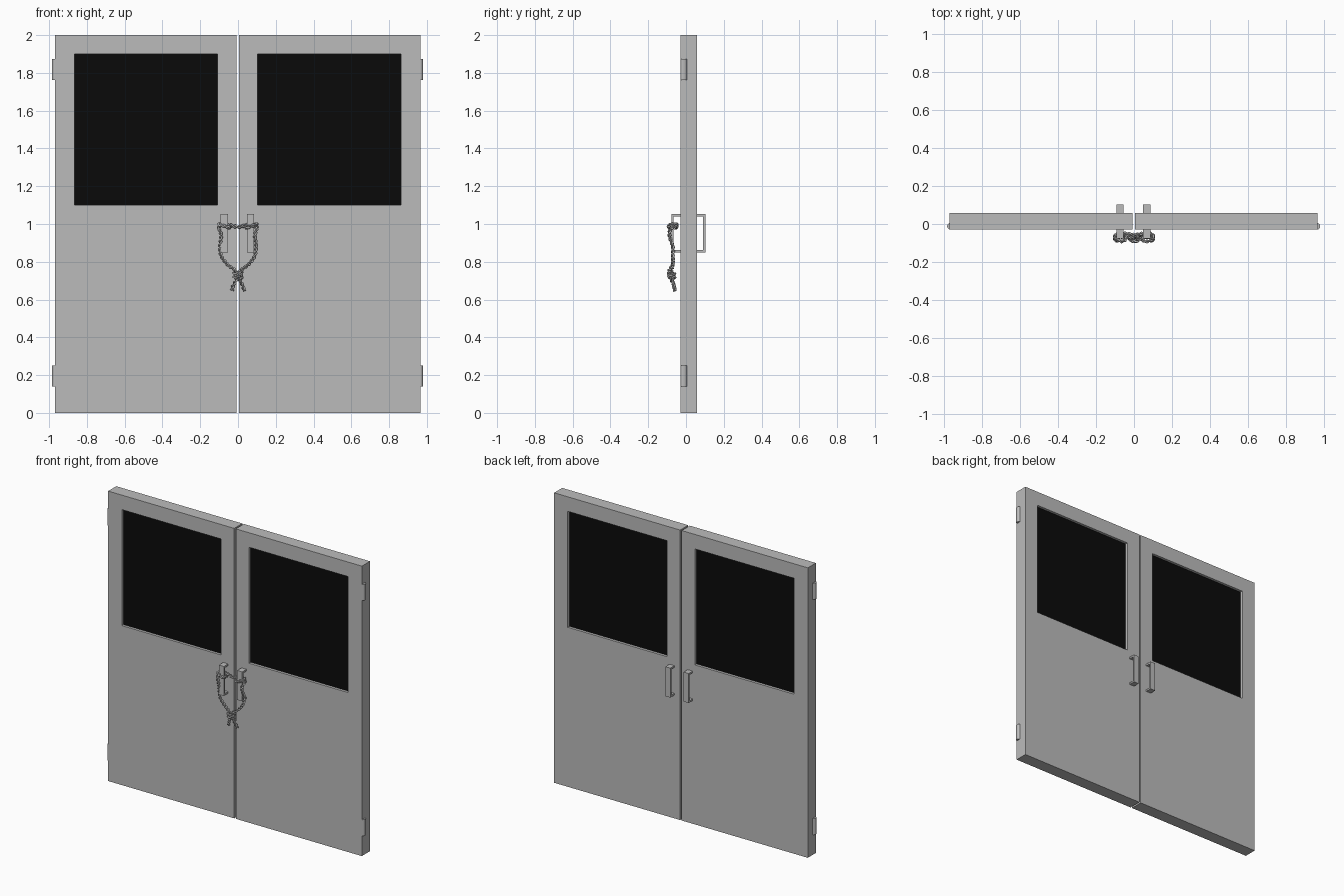
import bpy, bmesh, math
from mathutils import Vector

if "Cube" in bpy.data.objects:
    bpy.data.objects.remove(bpy.data.objects["Cube"])


def material(name, c):
    m = bpy.data.materials.new(name)
    m.diffuse_color = (c[0], c[1], c[2], 1)
    m.use_nodes = True
    m.node_tree.nodes["Principled BSDF"].inputs["Base Color"].default_value = m.diffuse_color
    return m


GREY = material("light_grey", (0.5, 0.5, 0.5))
BLACK = material("window_black", (0.003, 0.003, 0.003))
Y0, Y1 = -0.03, 0.058          # door front and back planes


def finish(name, bm, mat):
    bmesh.ops.recalc_face_normals(bm, faces=bm.faces)
    me = bpy.data.meshes.new(name)
    bm.to_mesh(me)
    bm.free()
    me.materials.append(mat)
    ob = bpy.data.objects.new(name, me)
    bpy.context.collection.objects.link(ob)
    return ob


def box(name, lo, hi, mat):
    bm = bmesh.new()
    bmesh.ops.create_cube(bm, size=1)
    for v in bm.verts:
        v.co = [lo[i] + (v.co[i] + 0.5) * (hi[i] - lo[i]) for i in range(3)]
    return finish(name, bm, mat)


def rect(x0, x1, z0, z1):
    return [(x0, z0), (x1, z0), (x1, z1), (x0, z1)]


def door(name, outer, hole):
    # slab with a rectangular window opening
    bm = bmesh.new()
    loops = [[bm.verts.new((x, y, z)) for x, z in rect(*r)]
             for r, y in ((outer, Y0), (hole, Y0), (hole, Y1), (outer, Y1))]
    for k in range(4):
        a, b = loops[k], loops[(k + 1) % 4]
        for i in range(4):
            j = (i + 1) % 4
            bm.faces.new((a[i], a[j], b[j], b[i]))
    finish(name, bm, GREY)


def handle(name, x0, x1, base, out):
    # square U-shaped pull extruded across x
    t, z0, z1 = 0.012, 0.85, 1.053
    s = math.copysign(t, out - base)
    prof = [(base, z0), (out, z0), (out, z1), (base, z1),
            (base, z1 - t), (out - s, z1 - t), (out - s, z0 + t), (base, z0 + t)]
    bm = bmesh.new()
    a = [bm.verts.new((x0, y, z)) for y, z in prof]
    b = [bm.verts.new((x1, y, z)) for y, z in prof]
    for i in range(8):
        j = (i + 1) % 8
        bm.faces.new((a[i], a[j], b[j], b[i]))
    for q in ((0, 1, 6, 7), (1, 2, 5, 6), (2, 3, 4, 5)):
        bm.faces.new([a[i] for i in q])
        bm.faces.new([b[i] for i in q])
    finish(name, bm, GREY)


def hinge(name, x, z):
    bm = bmesh.new()
    bmesh.ops.create_cone(bm, cap_ends=True, segments=12, radius1=0.018,
                          radius2=0.018, depth=0.112)
    bmesh.ops.translate(bm, verts=bm.verts, vec=(x, -0.012, z))
    finish(name, bm, GREY)


# doors, panes, handles and hinges
for side, outer, hole, hx, px in (
        ("left", (-0.97, -0.008, 0, 2), (-0.866, -0.108, 1.1, 1.9), -0.092, -0.966),
        ("right", (0.004, 0.966, 0, 2), (0.104, 0.862, 1.1, 1.9), 0.048, 0.962)):
    door(side + "_door", outer, hole)
    box(side + "_window_pane", (hole[0], Y0 + 0.018, 1.1), (hole[1], Y1 - 0.018, 1.9), BLACK)
    handle(side + "_front_handle", hx, hx + 0.038, Y0, -0.077)
    handle(side + "_back_handle", hx, hx + 0.038, Y1, 0.103)
    hinge(side + "_lower_hinge", px, 0.195)
    hinge(side + "_upper_hinge", px, 1.818)


def spline(pts, step=0.0035):
    # smooth path through the points, evenly resampled
    p = [Vector(q) for q in pts]
    p = [2 * p[0] - p[1]] + p + [2 * p[-1] - p[-2]]
    dense = []
    for i in range(1, len(p) - 2):
        a, b, c, d = p[i - 1:i + 3]
        for k in range(30):
            t = k / 30
            dense.append(0.5 * (2 * b + (c - a) * t + (2 * a - 5 * b + 4 * c - d) * t * t
                                + (3 * b - a - 3 * c + d) * t ** 3))
    out, acc = [dense[0]], 0
    for a, b in zip(dense, dense[1:]):
        acc += (b - a).length
        if acc >= step:
            out.append(b)
            acc = 0
    return out


def rope(name, pts, offset=0.0052, radius=0.0055, pitch=0.045, strands=2):
    # strands twisted round a path, swept with a hexagonal section
    path = spline(pts)
    bm = bmesh.new()
    n = len(path)
    tan = [(path[min(i + 1, n - 1)] - path[max(i - 1, 0)]).normalized() for i in range(n)]
    u = tan[0].orthogonal().normalized()
    frames, dist = [], 0
    for i in range(n):
        u = (u - tan[i] * u.dot(tan[i])).normalized()
        if i:
            dist += (path[i] - path[i - 1]).length
        frames.append((path[i], u.copy(), tan[i].cross(u), dist))
    for s in range(strands):
        prev = None
        for i, (c, a, b, d) in enumerate(frames):
            w = 2 * math.pi * (d / pitch + s / strands)
            o = c + (a * math.cos(w) + b * math.sin(w)) * offset
            ring = [bm.verts.new(o + (a * math.cos(q) + b * math.sin(q)) * radius)
                    for q in (k * math.pi / 3 for k in range(6))]
            if prev:
                for k in range(6):
                    j = (k + 1) % 6
                    bm.faces.new((prev[k], prev[j], ring[j], ring[k]))
            if i in (0, n - 1):
                bm.faces.new(ring)
            prev = ring
    ob = finish(name, bm, GREY)
    for f in ob.data.polygons:
        f.use_smooth = True


# rope tied round both front handles, tails crossing at the knot
half = [(0.034, -0.058, 0.645), (0.022, -0.066, 0.68), (0.004, -0.07, 0.715),
        (-0.012, -0.076, 0.752), (-0.055, -0.07, 0.785), (-0.088, -0.07, 0.83),
        (-0.096, -0.07, 0.88), (-0.09, -0.088, 0.94), (-0.1, -0.08, 0.975),
        (-0.098, -0.056, 0.985), (-0.07, -0.05, 0.983), (-0.046, -0.062, 0.98),
        (-0.05, -0.088, 0.982), (-0.075, -0.09, 0.99), (-0.1, -0.075, 0.998),
        (-0.085, -0.051, 0.998), (-0.045, -0.05, 0.994)]
mirrored = [(-x, y - (0.014 if 0.69 < z < 0.77 else 0), z) for x, y, z in half]
rope("door_rope", half + [(0, -0.056, 0.984)] + mirrored[::-1])

# knot coil
rope("rope_knot", [(0.021 * math.cos(t), -0.076 + 0.015 * math.sin(t), 0.712 + 0.0028 * k)
                   for k in range(14) for t in (k * math.pi / 3.2,)])
